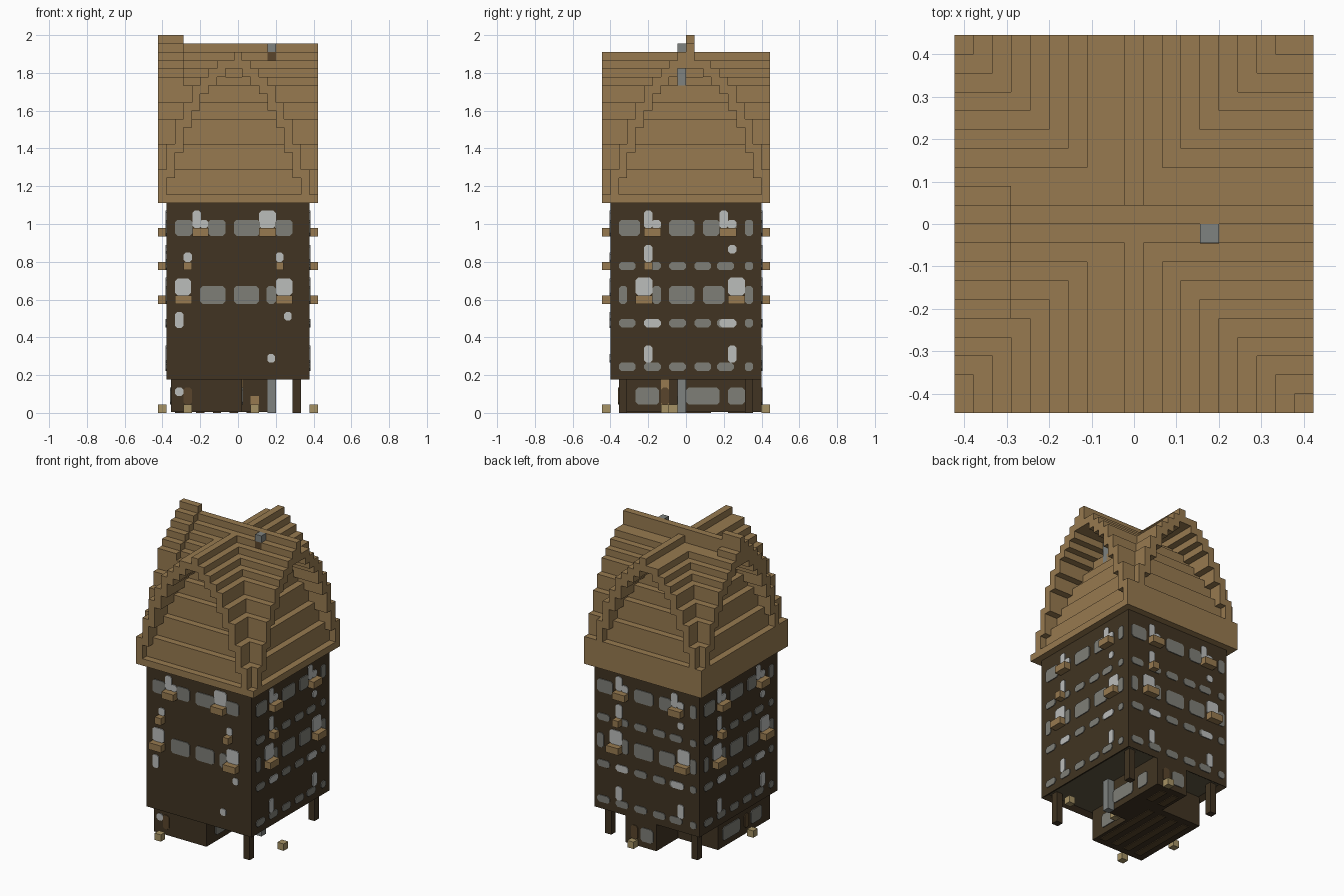
import bpy, bmesh
from mathutils import Vector

V = 2 / 45                      # edge of one building block
HALF_X, HALF_Y = 9.5, 10        # half footprint in blocks

if "Cube" in bpy.data.objects:
    bpy.data.objects.remove(bpy.data.objects["Cube"], do_unlink=True)


def material(name, rgb):
    mat = bpy.data.materials.new(name)
    mat.use_nodes = True
    mat.diffuse_color = (*rgb, 1)
    bsdf = next(n for n in mat.node_tree.nodes if n.type == "BSDF_PRINCIPLED")
    bsdf.inputs["Base Color"].default_value = (*rgb, 1)
    bsdf.inputs["Roughness"].default_value = 0.9
    return mat


TAN = material("tan wood", (0.31, 0.195, 0.08))
DARK = material("dark timber", (0.052, 0.034, 0.016))
GREY = material("grey glass", (0.21, 0.21, 0.185))
WHITE = material("pale glass", (0.5, 0.51, 0.5))
STONE = material("grey stone", (0.21, 0.225, 0.215))
SAND = material("sand step", (0.38, 0.29, 0.13))
OLIVE = material("olive floor", (0.12, 0.1, 0.055))
BROWN = material("brown door", (0.1, 0.06, 0.025))


def finish(name, bm, *mats):
    bmesh.ops.recalc_face_normals(bm, faces=bm.faces)
    mesh = bpy.data.meshes.new(name)
    bm.to_mesh(mesh)
    bm.free()
    for mat in mats:
        mesh.materials.append(mat)
    obj = bpy.data.objects.new(name, mesh)
    bpy.context.scene.collection.objects.link(obj)
    return obj


def add_box(bm, x, y, z):
    """Box from three (low, high) ranges given in blocks."""
    geo = bmesh.ops.create_cube(bm, size=1)
    for v in geo["verts"]:
        v.co = Vector([(r[0] + r[1]) / 2 + c * (r[1] - r[0])
                       for r, c in zip((x, y, z), v.co)]) * V


def boxes(name, mat, *ranges):
    bm = bmesh.new()
    for r in ranges:
        add_box(bm, *r)
    return finish(name, bm, mat)


# Two crossing stepped vaults, each a thin shell open at its ends
SLOPE = [29, 32, 35, 37, 39, 40, 41, 42]
LONG_VAULT = [26] + SLOPE + [43, 44, 42, 42] + SLOPE[-2::-1]
CROSS_VAULT = SLOPE + [42, 43] + SLOPE[::-1] + [26]


def shell(tops):
    for i, top in enumerate(tops):
        near = [tops[j] for j in (i - 1, i + 1) if 0 <= j < len(tops)]
        low = min(near + [top]) - 1 if 0 < i < len(tops) - 1 else 25
        yield i, low, top


bm = bmesh.new()
for i, low, top in shell(LONG_VAULT):
    y = (i - HALF_Y, i + 1 - HALF_Y)
    add_box(bm, (-HALF_X, HALF_X), y, (low, top))
    if 5 <= i <= 11:            # raised western end of the ridge
        add_box(bm, (-HALF_X, 3 - HALF_X), y, (top, top + 1))
finish("long_roof_vault", bm, TAN)

bm = bmesh.new()
for i, low, top in shell(CROSS_VAULT):
    add_box(bm, (i - HALF_X, i + 1 - HALF_X), (-HALF_Y, HALF_Y), (low, top))
finish("cross_roof_vault", bm, TAN)
boxes("roof_base", TAN, ((-HALF_X, HALF_X), (-HALF_Y, HALF_Y), (25, 26)))

# Chimney running through the roof
CHIM = ((3.5, 4.5), (-1.01, 0))
boxes("chimney", STONE, (*CHIM, (38, 42)), (*CHIM, (43, 44)))
boxes("chimney_band", BROWN, ((3.49, 4.51), (-1.02, 0), (42, 43)))

# Main tower block with a sunken olive underside
bm = bmesh.new()
add_box(bm, (-8.5, 8.5), (-9, 9), (4, 25))
bm.faces.ensure_lookup_table()
under = min(bm.faces, key=lambda f: f.calc_center_median().z)
bmesh.ops.inset_region(bm, faces=[under], thickness=V, depth=0)
for v in under.verts:
    v.co.z += V / 2
under.material_index = 1
finish("tower", bm, DARK, OLIVE)

# Ground floor wings, corner posts and pillar
boxes("ground_floor", DARK,
      ((-8, 0.5), (-8, 4), (0.1, 4.5)), ((-1.5, 3.5), (-1, 9), (0.1, 4.5)))
boxes("ground_joists", BROWN,
      *[((x, x + 1), (-7, 3), (0, 0.1)) for x in (-7, -5, -3, -1)],
      *[((x, x + 1), (5, 8), (0, 0.1)) for x in (-1, 1)])
boxes("corner_posts", DARK,
      *[((x, x + 1), (y, y + 1), (0, 4.5))
        for x, y in ((6.5, -8), (6.5, 7), (-7.5, 7))])
boxes("stone_pillar", STONE, ((3.5, 4.5), (-1, 0), (0, 4.5)))
boxes("door_steps", SAND,
      ((-6.5, -5.5), (-10, -9), (0, 1)), ((1.5, 2.5), (9, 10), (0, 1)),
      ((-9.5, -8.5), (-3, -2), (0, 1)), ((8.5, 9.5), (-3, -2), (0, 1)),
      ((1.5, 2.5), (-2, -1), (0, 1)))


def wall_point(side, dist, u, z, out):
    x, y = {"front": (u, -dist - out), "right": (dist + out, u),
            "back": (-u, dist + out), "left": (-dist - out, -u)}[side]
    return Vector((x, y, z)) * V


def add_pane(bm, side, dist, u, z):
    """Thin pane with clipped corners on a wall."""
    c = min(0.3, (u[1] - u[0]) / 4)
    (a, b), (l, h) = u, z
    outline = [(a + c, l), (b - c, l), (b, l + c), (b, h - c),
               (b - c, h), (a + c, h), (a, h - c), (a, l + c)]
    rings = [[bm.verts.new(wall_point(side, dist, p, q, d)) for p, q in outline]
             for d in (0, 0.12)]
    bm.faces.new(rings[1])
    for i in range(len(outline)):
        j = (i + 1) % len(outline)
        bm.faces.new((rings[0][i], rings[0][j], rings[1][j], rings[1][i]))


def add_ledge(bm, side, dist, u, z):
    a = wall_point(side, dist, u[0], z, 0) / V
    b = wall_point(side, dist, u[1], z + 1, 1) / V
    add_box(bm, *[tuple(sorted(p)) for p in zip(a, b)])


def panes(name, mat, side, dist, items):
    bm = bmesh.new()
    for u, z in items:
        add_pane(bm, side, dist, u, z)
    finish(name, bm, mat)


def ledges(name, side, dist, items):
    bm = bmesh.new()
    for u, z in items:
        add_ledge(bm, side, dist, u, z)
    finish(name, bm, TAN)


# Front wall windows
TOP, MID = (21.1, 23), (13, 15.1)
panes("front_grey_windows", GREY, "front", 9,
      [(u, TOP) for u in ((-7.5, -5.4), (-3.6, -1.5), (-0.5, 2.6), (4.4, 6.5))]
      + [(u, MID) for u in ((-4.5, -1.5), (-0.5, 2.5), (3.4, 4.5))])
panes("front_pale_windows", WHITE, "front", 9,
      [((-5.4, -4.4), (22, 24.1)), ((-4.5, -3.6), (22, 23)),
       ((2.5, 4.5), (22, 24.1)), ((-6.5, -5.5), (18, 19.1)),
       ((4.5, 5.4), (18, 19.1)), ((-7.5, -5.6), (14, 16)),
       ((4.5, 6.5), (14, 16)), ((-7.5, -6.5), (10.1, 12)),
       ((5.5, 6.4), (11, 12)), ((3.5, 4.4), (6, 7))])
ledges("front_ledges", "front", 9,
       [((-5.4, -3.5), 21), ((2.5, 4.5), 21), ((-6.5, -5.5), 17),
        ((4.5, 5.4), 17), ((-7.5, -5.5), 13), ((4.5, 6.5), 13)])

# The other three walls share one window pattern
SMALL = [(-8, -6), (-5, -3), (-2, 0), (1, 3), (3.7, 5.7), (7, 8)]
for side, dist in (("right", 8.5), ("back", 9), ("left", 8.5)):
    panes(side + "_grey_windows", GREY, side, dist,
          [(u, (z, z + 1)) for z in (5, 10.2, 17) for u in SMALL]
          + [(u, TOP) for u in ((-8, -5.5), (-4, -3), (-2, 1), (2, 4), (5, 6), (7, 8))]
          + [(u, MID) for u in ((-8, -7), (-4, -3), (-2, 1), (2, 4.6), (7, 8))])
    panes(side + "_pale_windows", WHITE, side, dist + 0.02,
          [((-5, -4), (22, 24.1)), ((-4.1, -3), (22, 23)),
           ((4, 5), (22, 24.1)), ((4.9, 6), (22, 23)),
           ((-5, -4), (18, 20)), ((5, 6), (19, 20)),
           ((-6, -4), (14, 16.1)), ((5, 7), (14, 16.1)),
           ((-5, -3), (10.2, 11.2)), ((4, 6), (10.2, 11.2)),
           ((-5, -4), (6, 8)), ((5, 6), (6, 8))])
    ledges(side + "_ledges", side, dist,
           [((-5, -3), 21), ((4, 6), 21), ((-5, -4), 17),
            ((-6, -4), 13), ((5, 7), 13)])

# Ground floor windows and doors
LOW = (1, 3)
panes("ground_east_windows", GREY, "right", 0.5, [((-6, -3.2), LOW)])
panes("ground_wing_windows", GREY, "right", 3.5, [((0, 4), LOW), ((5, 7), LOW)])
panes("ground_west_windows", GREY, "left", 8, [((-3, 1), LOW), ((3.5, 6), LOW)])
panes("ground_front_window", WHITE, "front", 8, [((-7.5, -6.5), (2, 3))])
panes("ground_back_window", GREY, "back", 9, [((-1, 1), LOW)])
for side, dist, u in (("front", 8, (-6.5, -5.5)), ("right", 0.5, (-3, -2)),
                      ("back", 9, (-2.5, -1.5)), ("left", 8, (2, 3)),):
    panes(side + "_door", BROWN, side, dist, [(u, LOW)])
boxes("inner_door_frame", TAN, ((1.5, 2.5), (-1.1, -1), (1, 2)),
      ((0.5, 0.6), (-3, -2), (1, 4)))
